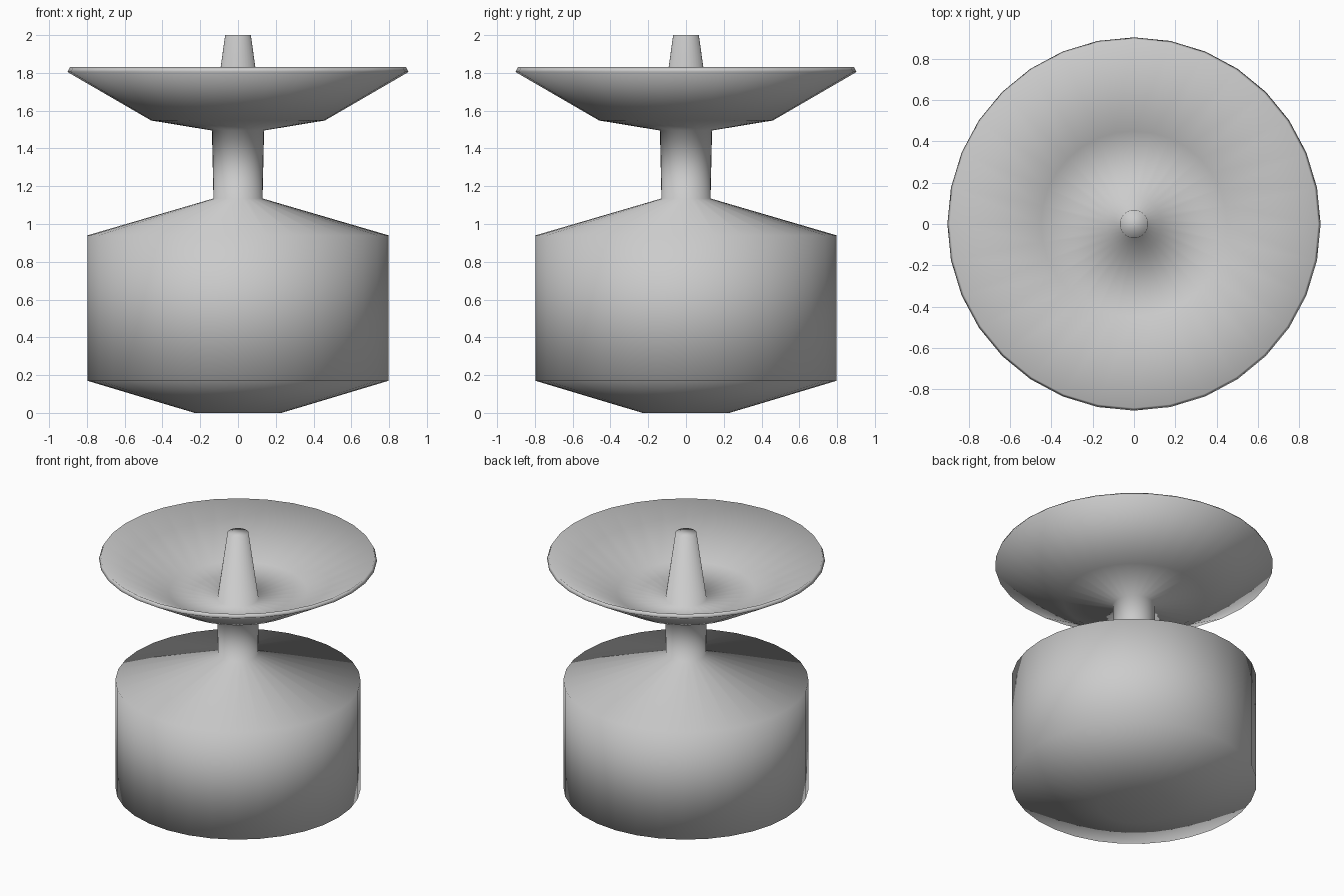
import bpy, bmesh
from math import cos, sin, tau

if "Cube" in bpy.data.objects:
    bpy.data.objects.remove(bpy.data.objects["Cube"])

SIDES = 32


def lathe(name, profile):
    """Revolve (radius, z) points around z and cap both ends."""
    bm = bmesh.new()
    rings = [[bm.verts.new((r * cos(tau * i / SIDES), r * sin(tau * i / SIDES), z))
              for i in range(SIDES)] for r, z in profile]
    for a, b in zip(rings, rings[1:]):
        for i in range(SIDES):
            j = (i + 1) % SIDES
            bm.faces.new((a[i], a[j], b[j], b[i]))
    bm.faces.new(rings[0][::-1])
    bm.faces.new(rings[-1])
    for f in bm.faces:
        f.smooth = True
    mesh = bpy.data.meshes.new(name)
    bm.to_mesh(mesh)
    bm.free()
    obj = bpy.data.objects.new(name, mesh)
    bpy.context.collection.objects.link(obj)
    return obj


lathe("candle_holder", [
    # drum-shaped body
    (0.23, 0.0), (0.797, 0.17), (0.797, 0.94),
    # neck
    (0.13, 1.135), (0.138, 1.495),
    # dish underside and rim
    (0.46, 1.548), (0.903, 1.805), (0.89, 1.83),
    # dish inside
    (0.45, 1.58), (0.134, 1.53),
    # central spike
    (0.068, 2.0),
])
